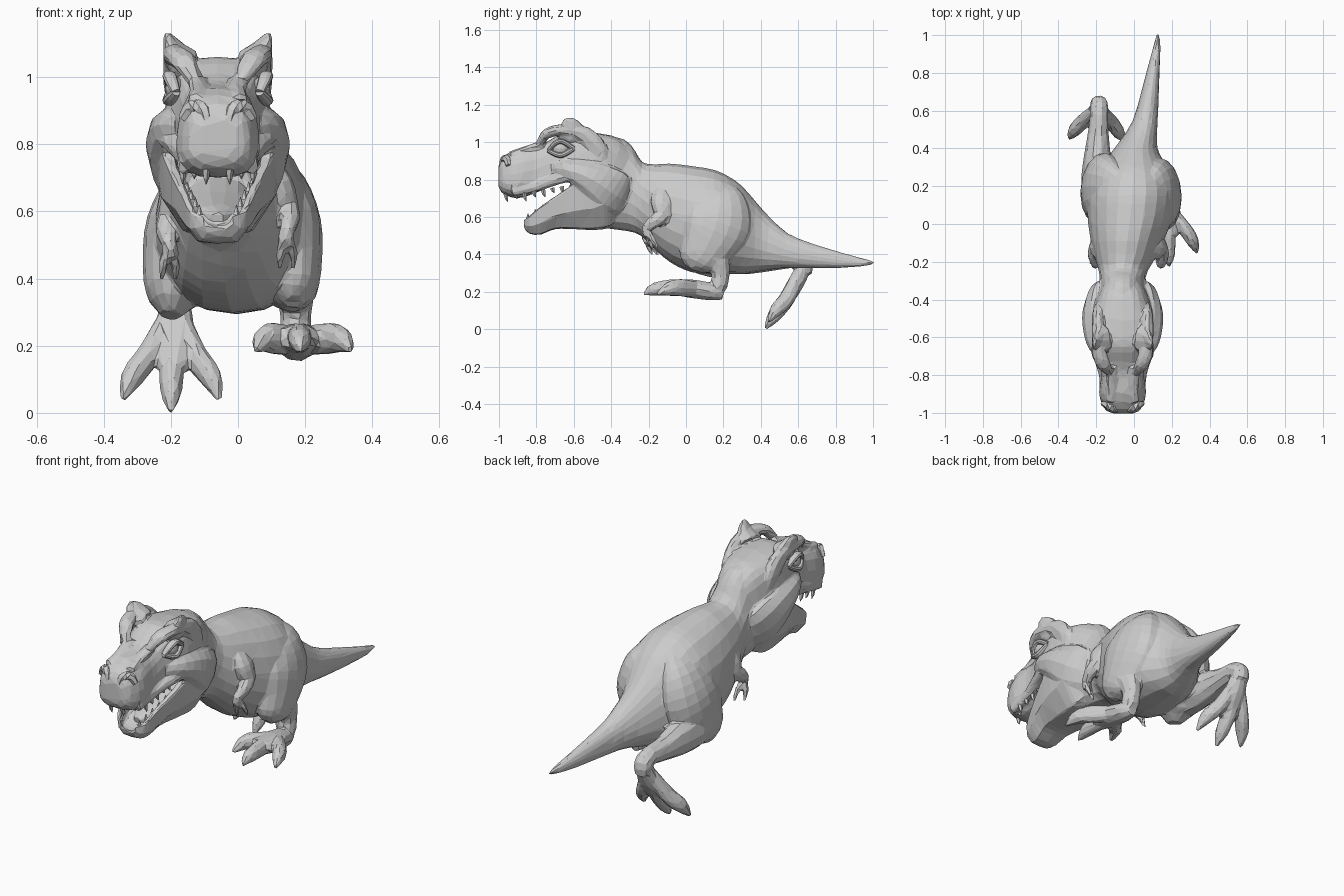
import bpy, bmesh
from math import sin, cos, pi
from mathutils import Vector

HX = -0.06  # centre line of the head
flesh = []  # parts that get fused into one faceted skin


def spline(rows, k):
    """Catmull-Rom interpolation of number tuples, k steps per span."""
    out = []
    for i in range(len(rows) - 1):
        p = [rows[max(i - 1, 0)], rows[i], rows[i + 1], rows[min(i + 2, len(rows) - 1)]]
        for s in range(k):
            t = s / k
            out.append([0.5 * (2 * b + (c - a) * t + (2 * a - 5 * b + 4 * c - d) * t * t
                               + (3 * b - a - 3 * c + d) * t ** 3) for a, b, c, d in zip(*p)])
    return out + [list(rows[-1])]


def skin(name, rings, fuse=True):
    bm = bmesh.new()
    vs = [[bm.verts.new(p) for p in r] for r in rings]
    n = len(vs[0])
    for a, b in zip(vs, vs[1:]):
        for i in range(n):
            j = (i + 1) % n
            bm.faces.new((a[i], a[j], b[j], b[i]))
    bm.faces.new(vs[0])
    bm.faces.new(vs[-1][::-1])
    bmesh.ops.recalc_face_normals(bm, faces=bm.faces)
    me = bpy.data.meshes.new(name)
    bm.to_mesh(me)
    bm.free()
    ob = bpy.data.objects.new(name, me)
    bpy.context.collection.objects.link(ob)
    if fuse:
        flesh.append(ob)
    return ob


def oval(n, p=1.0, taper=0.0):
    def f(v):
        return (abs(v) ** p) * (1 if v >= 0 else -1)
    return [(f(cos(a)) * (1 - taper * f(sin(a))), 0.5 + 0.5 * f(sin(a)))
            for a in (2 * pi * i / n for i in range(n))]


def loft(name, shape, rows, k=3):
    """Rows of y, centre x, half width, top z, bottom z."""
    return skin(name, [[(x + u * w, y, b + v * (t - b)) for u, v in shape]
                       for y, x, w, t, b in spline(rows, k)])


def limb(name, rows, k=3, n=10, fuse=True):
    """Rows of x, y, z, sideways radius, other radius."""
    pts = spline(rows, k)
    pos = [Vector(p[:3]) for p in pts]
    rings = []
    for i, p in enumerate(pts):
        t = (pos[min(i + 1, len(pos) - 1)] - pos[max(i - 1, 0)]).normalized()
        s = (Vector((1, 0, 0)) - t * t.x).normalized()
        o = t.cross(s)
        rings.append([pos[i] + s * p[3] * cos(2 * pi * j / n) + o * p[4] * sin(2 * pi * j / n)
                      for j in range(n)])
    return skin(name, rings, fuse)


# Neck, trunk and tail in one loft
loft("body", oval(20, 0.92, 0.1), [
    (-0.50, HX, .13, 1.02, .55), (-0.36, HX, .125, 1.025, .53), (-0.29, HX, .12, .98, .52),
    (-0.235, -.055, .135, .895, .495), (-0.17, -.045, .165, .882, .43), (-0.08, -.035, .195, .885, .355),
    (0.03, -.02, .225, .872, .305), (0.15, -.01, .235, .852, .295), (0.24, -.005, .215, .81, .295),
    (0.31, 0, .17, .755, .295), (0.40, .01, .115, .65, .31), (0.50, .045, .078, .548, .325),
    (0.60, .07, .058, .485, .326), (0.80, .10, .035, .42, .327), (0.93, .12, .020, .383, .335),
    (1.004, .126, .007, .364, .347)])

# Skull and upper jaw
loft("skull", oval(20, 0.7, 0.1), [
    (-1.003, HX, .055, .87, .765), (-.98, HX, .095, .92, .725), (-.90, HX, .123, .965, .70),
    (-.80, HX, .112, .98, .73), (-.73, HX, .122, 1.01, .765), (-.65, HX, .142, 1.055, .785),
    (-.55, HX, .155, 1.058, .79), (-.45, HX, .15, 1.045, .77), (-.36, HX, .125, 1.02, .72),
    (-.27, HX, .08, .94, .70)])

# Lower jaw: hollow trough section
half = [(.55, .03), (.93, .4), (1, 1), (.8, 1), (.6, .5)]
trough = [(0, 0)] + half + [(0, .38)] + [(-u, v) for u, v in half[::-1]]
loft("lower_jaw", trough, [
    (-.868, HX, .045, .585, .545), (-.84, HX, .085, .605, .512), (-.78, HX, .11, .655, .505),
    (-.70, HX, .138, .71, .535), (-.60, HX, .168, .775, .535), (-.50, HX, .185, .82, .53),
    (-.42, HX, .18, .84, .54), (-.36, HX, .13, .82, .58)])
limb("tongue", [(HX, -.46, .69, .08, .03), (HX, -.6, .64, .075, .025),
                (HX, -.72, .605, .055, .02), (HX, -.79, .585, .02, .01)])

for s, side in ((-1, "left"), (1, "right")):
    # Cheek muscle
    limb(side + "_jowl", [
        (HX + s * .11, -.70, .86, .03, .04), (HX + s * .14, -.62, .85, .055, .06),
        (HX + s * .145, -.50, .80, .07, .10), (HX + s * .13, -.41, .74, .065, .13),
        (HX + s * .10, -.35, .70, .045, .11), (HX + s * .07, -.30, .68, .015, .05)])
    # Lip fold running from the snout to the cheek
    limb(side + "_lip", [(HX + s * .10, -.93, .735, .022, .027), (HX + s * .105, -.80, .765, .022, .03),
                         (HX + s * .14, -.66, .81, .03, .03), (HX + s * .18, -.52, .825, .03, .03)])
    # Brow ridge, horn and the crest behind it
    limb(side + "_brow", [
        (HX + s * .07, -.785, .99, .02, .02), (HX + s * .10, -.745, 1.045, .038, .028),
        (HX + s * .125, -.68, 1.065, .038, .03), (HX + s * .13, -.60, 1.06, .033, .035),
        (HX + s * .13, -.53, 1.03, .033, .05), (HX + s * .13, -.47, .96, .03, .05),
        (HX + s * .125, -.44, .88, .02, .03)])
    limb(side + "_horn", [(HX + s * .10, -.61, 1.04, .055, .08), (HX + s * .135, -.62, 1.085, .03, .06),
                          (HX + s * .153, -.645, 1.125, .009, .02)])
    # Eyelids
    for lid, dz in (("upper", .036), ("lower", -.036)):
        limb(f"{side}_{lid}_eyelid", [
            (HX + s * .125, -.735, .955, .014, .012), (HX + s * .14, -.70, .965 + dz * .8, .02, .014),
            (HX + s * .145, -.66, .967 + dz, .02, .015), (HX + s * .135, -.60, .965, .018, .014)], fuse=False)
    # Nostril rim and snout ridge
    limb(side + "_nostril", [(HX + s * .03, -.99, .85, .012, .012), (HX + s * .04, -.98, .90, .02, .018),
                             (HX + s * .075, -.96, .912, .024, .022), (HX + s * .105, -.95, .875, .014, .014)],
         n=6, fuse=False)
    limb(side + "_snout_ridge", [(HX + s * .065, -.94, .93, .025, .022), (HX + s * .055, -.86, .96, .03, .018),
                                 (HX + s * .065, -.76, .99, .03, .02)])

    # Eye
    bpy.ops.mesh.primitive_uv_sphere_add(segments=12, ring_count=8, location=(HX + s * .128, -.67, .965))
    eye = bpy.context.object
    eye.name, eye.scale = side + "_eye", (.028, .042, .036)
    # Teeth along both jaws
    for i in range(8):
        t = i / 7
        y, x = -.965 + .35 * t, HX + s * (.035 + .07 * min(1, t * 3.5))
        z = .73 + .055 * max(0, t - .25)
        d = (.05, .035, .055, .04)[i % 4] * (1 - .3 * t)
        limb(f"{side}_upper_tooth", [(x, y, z, .013, .013), (x, y + .005, z - d * .6, .009, .009),
                                     (x, y + .012, z - d, .001, .001)], 1, 5, False)
        y = -.845 + .27 * t
        x, z = HX + s * (.055 + .085 * t), .59 + .16 * t
        limb(f"{side}_lower_tooth", [(x, y, z, .011, .011), (x, y, z + .03, .001, .001)], 1, 5, False)

    # Short arm with two fingers
    ax, dz = (.145, 0) if s > 0 else (-.205, -.035)
    limb(side + "_arm", [
        (ax - s * .06, -.12, .74 + dz, .03, .05), (ax - s * .025, -.13, .68 + dz, .045, .06),
        (ax, -.125, .61 + dz, .036, .045), (ax + s * .01, -.17, .575 + dz, .03, .036),
        (ax, -.21, .54 + dz, .023, .028), (ax - s * .005, -.205, .50 + dz, .026, .024)])
    for f in (-1, 1):
        limb(side + "_finger", [(ax, -.205, .52 + dz, .016, .018),
                                (ax + f * .018, -.19 + f * .01, .48 + dz, .015, .016),
                                (ax + f * .02, -.165 + f * .015, .43 + dz, .007, .008)])

# Forward (right) leg
limb("right_thigh", [
    (.08, .17, .76, .03, .08), (.115, .18, .68, .085, .15), (.143, .16, .56, .105, .19),
    (.155, .11, .44, .095, .15), (.16, .06, .36, .075, .11), (.16, .04, .32, .03, .05)], n=16)
limb("right_shin", [
    (.165, .02, .36, .05, .05), (.17, .10, .37, .062, .062), (.172, .165, .365, .058, .065),
    (.172, .185, .29, .046, .05), (.172, .175, .23, .048, .046), (.172, .15, .19, .035, .035)])
limb("right_foot", [(.172, .20, .19, .03, .035), (.175, .14, .20, .055, .048),
                    (.18, .04, .215, .068, .052), (.18, -.06, .225, .055, .042)])
for tx, ty in ((.055, -.125), (.185, -.225), (.335, -.155)):
    d = tx - .18
    limb("right_toe", [(.18, .08, .21, .035, .042), (.18 + d * .6, -.03, .222, .037, .048),
                       (.18 + d * .85, ty + .06, .215, .033, .037), (tx, ty, .185, .008, .009)])

# Trailing (left) leg
limb("left_thigh", [
    (-.08, .20, .76, .03, .08), (-.125, .20, .68, .085, .15), (-.158, .19, .56, .115, .19),
    (-.18, .16, .44, .105, .17), (-.195, .11, .35, .08, .12), (-.20, .09, .29, .03, .05)], n=16)
limb("left_shin", [
    (-.20, .08, .36, .05, .06), (-.20, .20, .39, .08, .10), (-.195, .34, .385, .073, .095),
    (-.19, .47, .375, .056, .065), (-.185, .58, .375, .048, .05), (-.185, .635, .35, .048, .045),
    (-.187, .635, .30, .043, .04)])
limb("left_foot", [(-.185, .64, .365, .035, .035), (-.187, .61, .29, .053, .045),
                   (-.19, .56, .20, .062, .045), (-.195, .51, .13, .045, .035)])
for tx, ty, tz in ((-.343, .45, .035), (-.20, .425, 0), (-.055, .44, .035)):
    d = tx + .195
    limb("left_toe", [(-.19 + d * .1, .60, .29, .03, .036), (-.195 + d * .5, .545, .17, .036, .043),
                      (-.195 + d * .82, ty + .045, tz + .07, .034, .038), (tx, ty, tz + .003, .008, .008)])

# Fuse the flesh into one continuous skin with irregular flat facets
bpy.ops.object.select_all(action='DESELECT')
for ob in flesh:
    ob.select_set(True)
body = flesh[0]
bpy.context.view_layer.objects.active = body
bpy.ops.object.join()
body.name = "body"
m = body.modifiers.new("fuse", 'REMESH')
m.mode, m.voxel_size = 'VOXEL', .008
m = body.modifiers.new("blend", 'SMOOTH')
m.factor, m.iterations = .5, 4
m = body.modifiers.new("facets", 'DECIMATE')
m.ratio = .03
for name in ("fuse", "blend", "facets"):
    bpy.ops.object.modifier_apply(modifier=name)
body.data.polygons.foreach_set("use_smooth", [False] * len(body.data.polygons))
